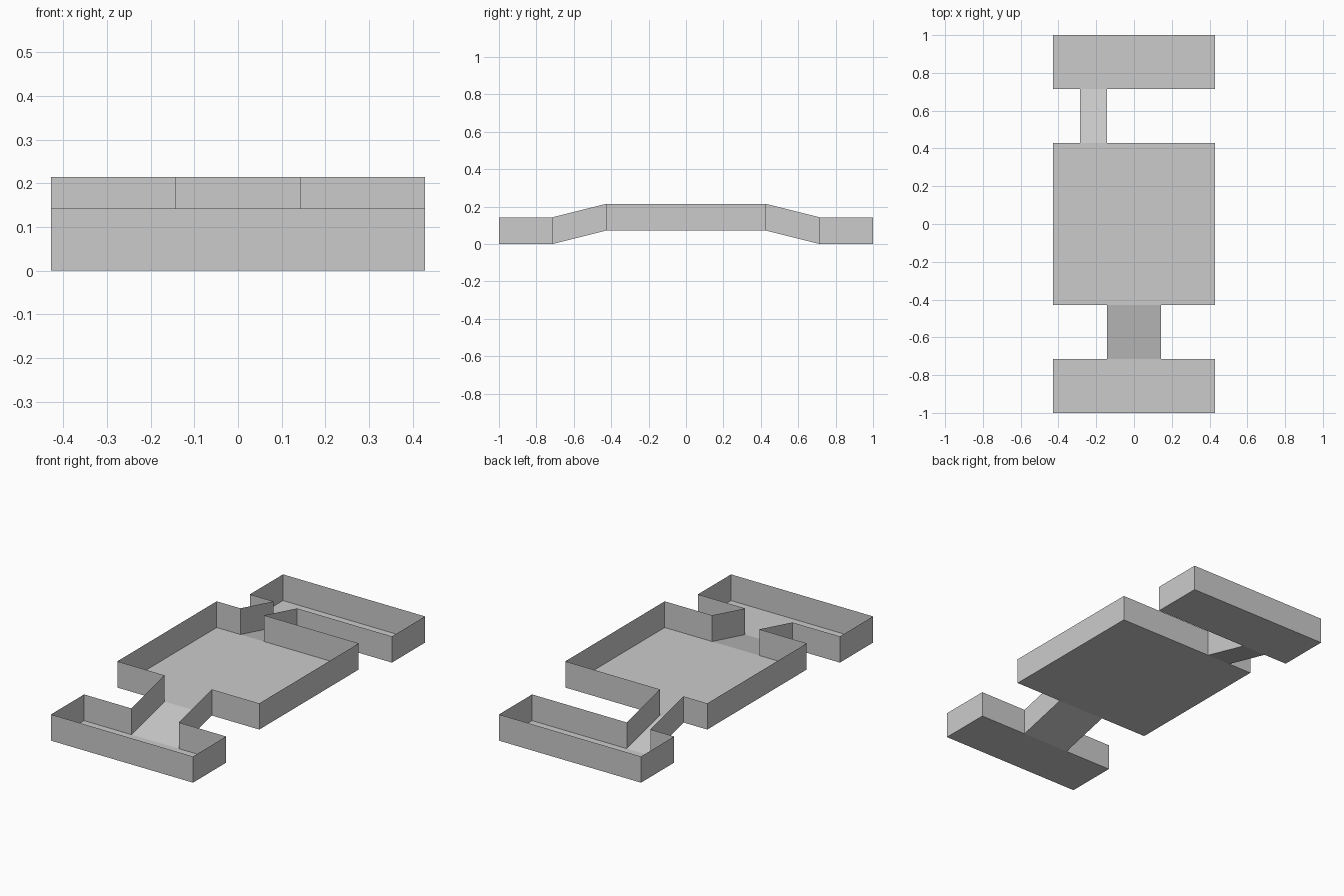
import bpy

if "Cube" in bpy.data.objects:
    bpy.data.objects.remove(bpy.data.objects["Cube"])

U = 1 / 7          # layout module
WALL = 1           # wall height in modules

mat = bpy.data.materials.new("plain grey")
mat.diffuse_color = (0.6, 0.6, 0.6, 1)
mat.use_nodes = True
mat.node_tree.nodes["Principled BSDF"].inputs["Base Color"].default_value = mat.diffuse_color


def build(name, quads):
    """Make one object from single-sided sheet quads given in modules."""
    verts = [tuple(c * U for c in p) for q in quads for p in q]
    faces = [tuple(range(i, i + 4)) for i in range(0, len(verts), 4)]
    mesh = bpy.data.meshes.new(name)
    mesh.from_pydata(verts, [], faces)
    mesh.materials.append(mat)
    bpy.context.collection.objects.link(bpy.data.objects.new(name, mesh))


def wall(a, b):
    """Upright sheet standing on the floor edge a-b."""
    up = lambda p: (p[0], p[1], p[2] + WALL)
    return [a, b, up(b), up(a)]


def side(xa, xb, y, z, gap):
    """Wall run along x, left open where a ramp joins."""
    if gap is None:
        return [wall((xa, y, z), (xb, y, z))]
    return [wall((xa, y, z), (gap[0], y, z)), wall((gap[1], y, z), (xb, y, z))]


def platform(name, y0, y1, z, front_gap, back_gap):
    build(name + "_floor", [[(-3, y0, z), (3, y0, z), (3, y1, z), (-3, y1, z)]])
    walls = side(-3, 3, y0, z, front_gap) + side(-3, 3, y1, z, back_gap)
    walls += [wall((x, y0, z), (x, y1, z)) for x in (-3, 3)]
    build(name + "_walls", walls)


def ramp(name, gap, y0, z0, y1, z1):
    xa, xb = gap
    build(name + "_floor", [[(xa, y0, z0), (xb, y0, z0), (xb, y1, z1), (xa, y1, z1)]])
    build(name + "_walls", [wall((x, y0, z0), (x, y1, z1)) for x in gap])


front_gap, back_gap = (-1, 1), (-2, -1)

# Three walled platforms, the middle one raised
platform("front_room", -7, -5, 0, None, front_gap)
platform("main_room", -3, 3, 0.5, front_gap, back_gap)
platform("back_room", 5, 7, 0, back_gap, None)

# Sloped corridors joining them
ramp("front_ramp", front_gap, -5, 0, -3, 0.5)
ramp("back_ramp", back_gap, 3, 0.5, 5, 0)
